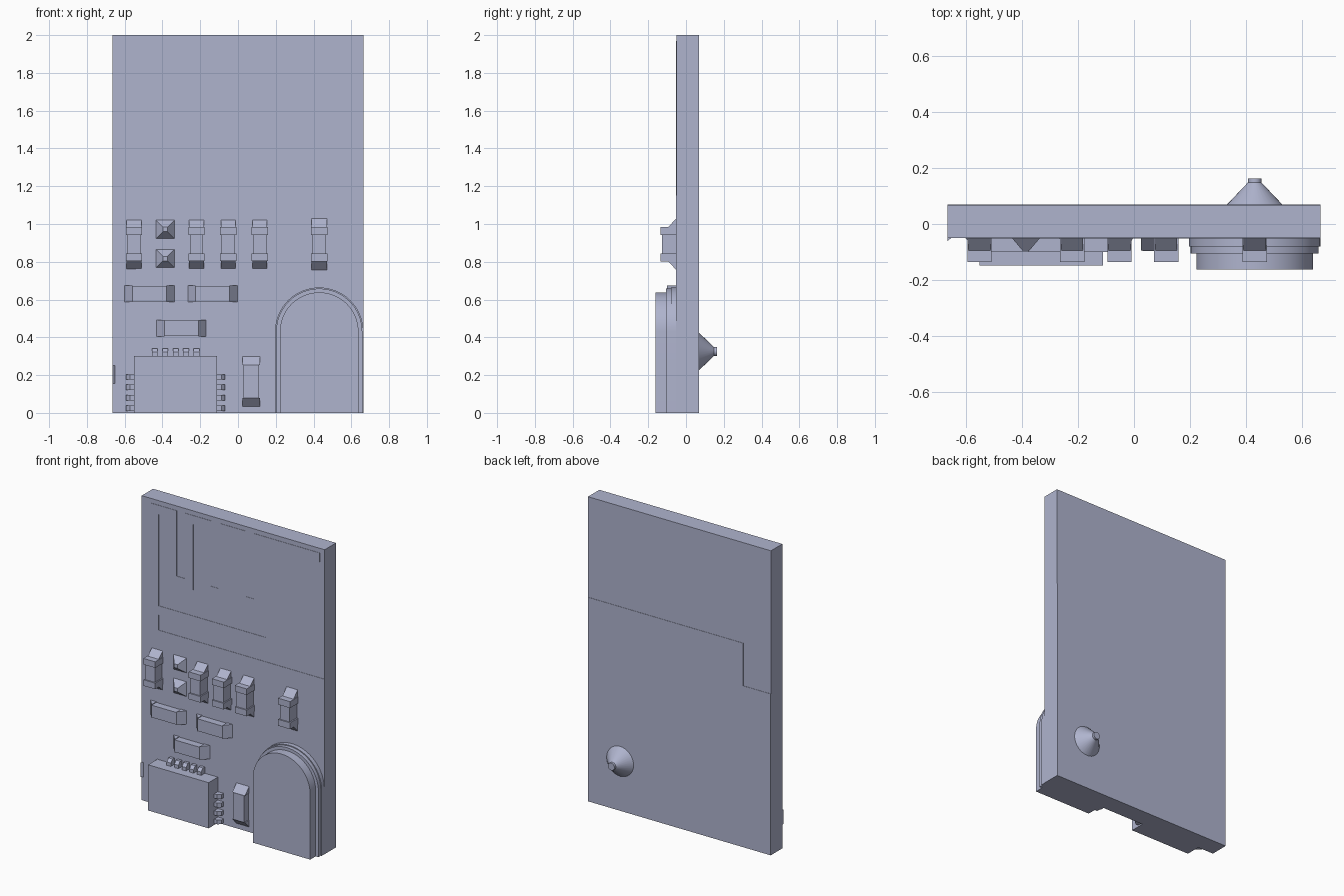
import bpy, bmesh, math
from mathutils import Vector

cube = bpy.data.objects.get("Cube")
if cube:
    bpy.data.objects.remove(cube, do_unlink=True)

mat = bpy.data.materials.new("blue grey")
COL = (0.43, 0.456, 0.617, 1)
mat.diffuse_color = COL
mat.use_nodes = True
mat.node_tree.nodes["Principled BSDF"].inputs["Base Color"].default_value = COL

FRONT, BACK = -0.05, 0.068   # board faces


def finish(name, bm, smooth=False):
    bmesh.ops.recalc_face_normals(bm, faces=bm.faces)
    me = bpy.data.meshes.new(name)
    bm.to_mesh(me)
    bm.free()
    me.materials.append(mat)
    ob = bpy.data.objects.new(name, me)
    bpy.context.collection.objects.link(ob)
    if smooth:
        bpy.ops.object.select_all(action='DESELECT')
        ob.select_set(True)
        bpy.context.view_layer.objects.active = ob
        bpy.ops.object.shade_smooth_by_angle(angle=math.radians(30))
    return ob


def add_prism(bm, pts, vec):
    """Extrude a planar outline along a vector."""
    f = bm.faces.new([bm.verts.new(p) for p in pts])
    ext = bmesh.ops.extrude_face_region(bm, geom=[f])
    verts = [v for v in ext["geom"] if isinstance(v, bmesh.types.BMVert)]
    bmesh.ops.translate(bm, verts=verts, vec=Vector(vec))


def add_box(bm, x0, x1, y0, y1, z0, z1):
    add_prism(bm, [(x0, y0, z0), (x1, y0, z0), (x1, y0, z1), (x0, y0, z1)], (0, y1 - y0, 0))


def box(name, *dims):
    bm = bmesh.new()
    add_box(bm, *dims)
    return finish(name, bm)


# Circuit board
box("board", -0.665, 0.665, FRONT, BACK, 0, 2)

# Thin copper areas on both faces
box("front_ground_plane", -0.54, 0.665, FRONT - 0.002, FRONT, 0, 1.15)
bm = bmesh.new()
add_prism(bm, [(0.665, BACK, 0), (-0.665, BACK, 0), (-0.665, BACK, 1.06), (-0.465, BACK, 1.06),
               (-0.465, BACK, 1.34), (0.665, BACK, 1.34)], (0, 0.002, 0))
finish("back_ground_plane", bm)

# Meandering antenna trace
bm = bmesh.new()


def trace(x0, x1, z0, z1):
    add_box(bm, x0, x1, FRONT - 0.002, FRONT, z0, z1)


trace(-0.60, -0.54, 1.02, 1.91)
trace(-0.54, 0.24, 1.25, 1.31)
for i in range(4):
    x = -0.60 + 0.25 * i
    end = x + 0.19 if i < 3 else 0.63
    trace(x, end, 1.91, 1.97)
    if i:
        trace(x, x + 0.06, 1.48, 1.91)
    if i < 3:
        trace(x + 0.13, x + 0.19, 1.48, 1.91)
        trace(x + 0.19, x + 0.25, 1.48, 1.54)
finish("antenna_trace", bm)


def chip(name, cx, cz, length, width, run, rise, body_w, top, upright=True, cap=0):
    """Chip component: body, sloped solder ends and optional raised end caps."""
    bm = bmesh.new()

    def P(u, d, w):
        return (cx + w, FRONT - d, cz + u) if upright else (cx + u, FRONT - d, cz + w)

    def bar(u0, u1, d, w):
        a = P(u0, 0, -w)
        b = P(u1, d, w)
        add_box(bm, a[0], b[0], a[1], b[1], a[2], b[2])

    h = length / 2
    bar(-h + run, h - run, top, body_w / 2)
    for s in (-1, 1):
        start, end = P(0, 0, -width / 2), P(0, 0, width / 2)
        add_prism(bm, [P(s * h, 0, -width / 2), P(s * (h - run), 0, -width / 2),
                       P(s * (h - run), rise, -width / 2)],
                  Vector(end) - Vector(start))
        if cap:
            bar(s * (h - run - cap), s * (h - run), top + 0.008, width / 2 + 0.004)
    finish(name, bm)


# Upright resistors with end caps
for i, x in enumerate((-0.55, -0.22, -0.052, 0.115)):
    chip(f"resistor_{i + 1}", x, 0.893, 0.26, 0.078, 0.04, 0.045, 0.07, 0.078, cap=0.04)
chip("resistor_5", 0.43, 0.893, 0.275, 0.08, 0.047, 0.045, 0.07, 0.078, cap=0.042)

# Flat capacitors
chip("capacitor_1", -0.468, 0.631, 0.266, 0.088, 0.043, 0.05, 0.08, 0.05, upright=False)
chip("capacitor_2", -0.134, 0.631, 0.266, 0.088, 0.043, 0.05, 0.08, 0.05, upright=False)
chip("capacitor_3", -0.30, 0.448, 0.266, 0.088, 0.043, 0.05, 0.08, 0.05, upright=False)
chip("capacitor_4", 0.071, 0.166, 0.27, 0.092, 0.047, 0.045, 0.082, 0.047)

# Pyramid solder bumps
for i, z in enumerate((0.972, 0.817)):
    bm = bmesh.new()
    rings = [[bm.verts.new((-0.385 + r * a, y, z + r * b)) for a, b in
              ((-1, -1), (1, -1), (1, 1), (-1, 1))]
             for r, y in ((0.05, FRONT), (0.012, FRONT - 0.045))]
    for k in range(4):
        bm.faces.new([rings[0][k], rings[0][k - 1], rings[1][k - 1], rings[1][k]])
    for r in rings:
        bm.faces.new(r)
    finish(f"solder_bump_{i + 1}", bm)

# Main integrated circuit and its pins
box("main_chip", -0.55, -0.11, -0.148, FRONT, 0, 0.30)
bm = bmesh.new()
PIN = ((0, 0), (0, 0.04), (0.022, 0.04), (0.042, 0.022), (0.042, 0))
for i in range(5):
    x = -0.44 + 0.055 * i
    add_prism(bm, [(x - 0.015, FRONT - d, 0.30 + u) for u, d in PIN], (0.03, 0, 0))
for i in range(4):
    z = 0.024 + 0.0555 * i
    for x, s in ((-0.55, -1), (-0.11, 1)):
        add_prism(bm, [(x + s * u, FRONT - d, z - 0.014) for u, d in PIN], (0, 0, 0.028))
finish("chip_pins", bm)

# Stepped arch-shaped housing
for name, r, y0, y1 in (("housing_base", 0.234, FRONT, -0.08), ("housing_rim", 0.228, -0.08, -0.105),
                        ("housing_cover", 0.208, -0.105, -0.162)):
    bm = bmesh.new()
    arc = [(0.43 + r * math.cos(math.pi * k / 32), y0, 0.43 + r * math.sin(math.pi * k / 32))
           for k in range(33)]
    add_prism(bm, [(0.43 - r, y0, 0), (0.43 + r, y0, 0)] + arc, (0, y1 - y0, 0))
    finish(name, bm, True)

# Conical contact on the back
N = 32
bm = bmesh.new()
rings = [[bm.verts.new((0.43 + r * math.cos(2 * math.pi * k / N), y,
                        0.325 + r * math.sin(2 * math.pi * k / N))) for k in range(N)]
         for r, y in ((0.1, BACK), (0.024, 0.148), (0.024, 0.163))]
for a, b in zip(rings, rings[1:]):
    for k in range(N):
        bm.faces.new([a[k - 1], a[k], b[k], b[k - 1]])
bm.faces.new(rings[0])
bm.faces.new(rings[-1])
finish("back_contact", bm, True)

# Small wedge on the side edge
bm = bmesh.new()
add_prism(bm, [(-0.665, FRONT, 0.155), (-0.652, FRONT, 0.155), (-0.665, FRONT - 0.012, 0.155)],
          (0, 0, 0.095))
finish("edge_solder", bm)
